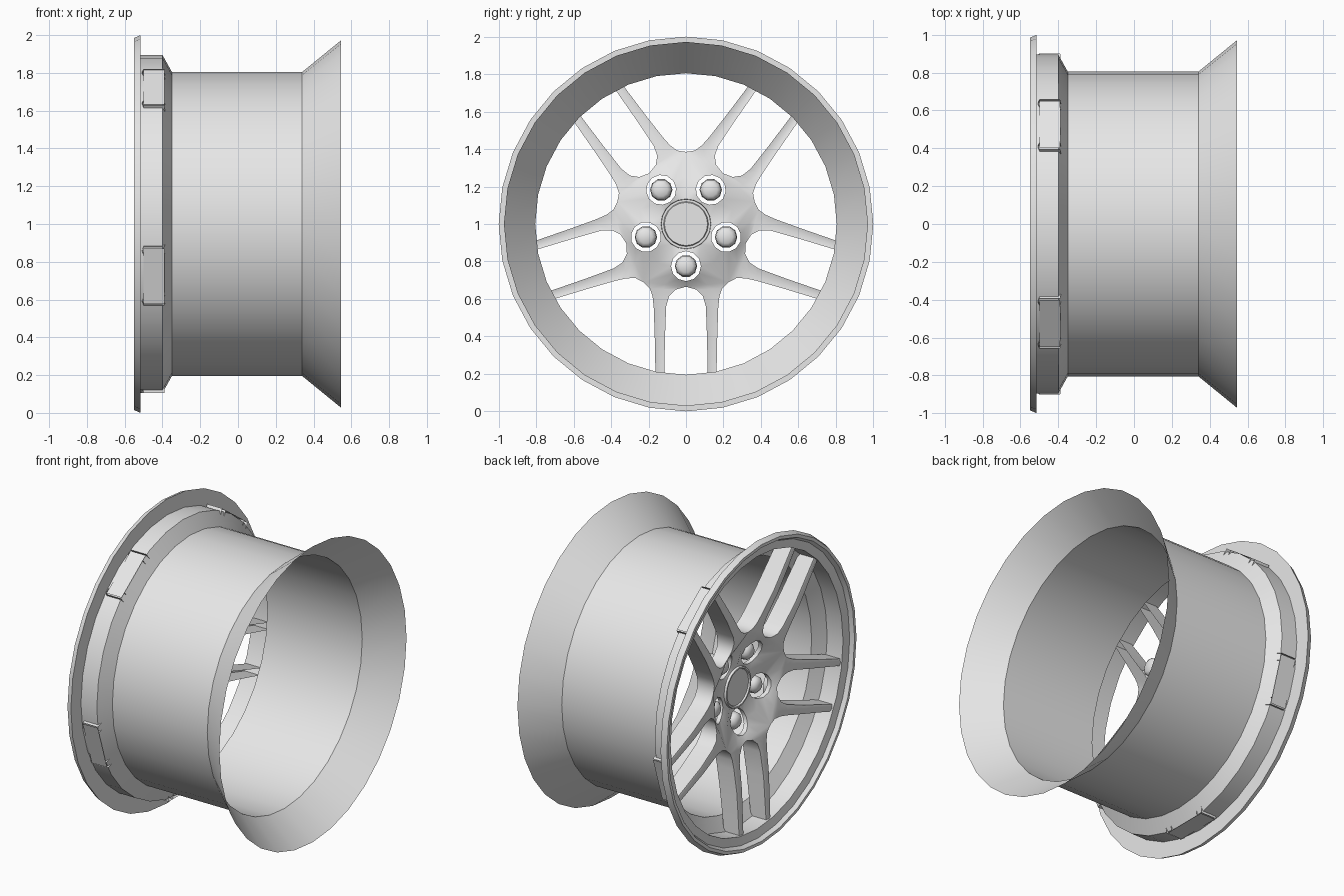
import bpy, bmesh
from math import sin, cos, pi, radians, hypot

cube = bpy.data.objects.get("Cube")
if cube:
    bpy.data.objects.remove(cube, do_unlink=True)

metal = bpy.data.materials.new("light_grey_metal")
metal.use_nodes = True
GREY = (0.8, 0.8, 0.8, 1)
metal.diffuse_color = GREY
metal.node_tree.nodes["Principled BSDF"].inputs["Base Color"].default_value = GREY

SPOKES = 5
STEP = 2 * pi / SPOKES
PAIR_ANGLES = [-pi / 2 + k * STEP for k in range(SPOKES)]


def finish(name, bm, angle=30):
    """Weld, shade and link a mesh part."""
    bmesh.ops.remove_doubles(bm, verts=bm.verts, dist=0.0005)
    bmesh.ops.recalc_face_normals(bm, faces=bm.faces)
    mesh = bpy.data.meshes.new(name)
    bm.to_mesh(mesh)
    bm.free()
    mesh.materials.append(metal)
    obj = bpy.data.objects.new(name, mesh)
    bpy.context.collection.objects.link(obj)
    bpy.ops.object.select_all(action='DESELECT')
    obj.select_set(True)
    bpy.context.view_layer.objects.active = obj
    bpy.ops.object.shade_smooth_by_angle(angle=radians(angle))
    return obj


def lathe(name, profile, sides, y=0, z=1, angle=30):
    """Spin an (x, radius) profile about an axis along x."""
    bm = bmesh.new()
    rings = [[bm.verts.new((x, y + r * cos(2 * pi * i / sides), z + r * sin(2 * pi * i / sides)))
              for i in range(sides)] for x, r in profile]
    for a, b in zip(rings, rings[1:]):
        for i in range(sides):
            j = (i + 1) % sides
            bm.faces.new((a[i], a[j], b[j], b[i]))
    bmesh.ops.dissolve_degenerate(bm, dist=0.0001, edges=bm.edges)
    return finish(name, bm, angle)


def interpolate(table, r):
    for (r0, x0), (r1, x1) in zip(table, table[1:]):
        if r <= r1:
            return x0 + (x1 - x0) * max(0, (r - r0) / (r1 - r0))
    return table[-1][1]


# Rim: barrel with flared inner end, and a rolled outer lip
lathe("barrel", [(-0.515, 0.895), (-0.4, 0.895), (-0.35, 0.805), (0.34, 0.805), (0.545, 0.972)], 32)
lathe("outer_lip", [(-0.515, 0.895), (-0.525, 0.95), (-0.55, 0.965), (-0.55, 0.985),
                    (-0.515, 1.0), (-0.515, 0.895)], 32)

# Dished front surface and rear edge of the spokes, as (radius, x)
FRONT = [(0.13, -0.37), (0.22, -0.385), (0.3, -0.425), (0.38, -0.455), (0.6, -0.485), (0.9, -0.5)]
BACK = [(0.3, -0.34), (0.4, -0.335), (0.6, -0.36), (0.9, -0.39)]

# Half of one spoke pair: u runs outward, t sideways from the pair's centre line
HALF = pi / SPOKES
def at_edge(r):
    return (r * cos(HALF), r * sin(HALF))

window = [(0.335, 0), (0.35, 0.055), (0.385, 0.09), (0.44, 0.106), (0.6, 0.112), (0.75, 0.115), (0.895, 0.118)]
outer = [at_edge(0.385), (0.345, 0.192), (0.39, 0.178), (0.45, 0.172), (0.6, 0.167), (0.75, 0.164), (0.895, 0.162)]
middle = [((a + c) / 2, (b + d) / 2) for (a, b), (c, d) in zip(window, outer)]
CAP_R, HOLE_U, HOLE_R = 0.13, 0.225, 0.08
hole = [(HOLE_U + HOLE_R * cos(pi - i * pi / 6), HOLE_R * sin(i * pi / 6)) for i in range(7)]
hub_edge = [(CAP_R, 0), (CAP_R * cos(HALF / 2), CAP_R * sin(HALF / 2)), at_edge(CAP_R),
            at_edge(0.255), outer[0], middle[0], window[0]]


def front(points, shift=0):
    return [(interpolate(FRONT, hypot(u, t)) + shift, u, t) for u, t in points]


def back(points):
    return [(interpolate(BACK, hypot(u, t)), u, t) for u, t in points]


end_plate = [(0.895, 0), (0.895, 0.155)]
STRIPS = [
    (front(hole, 0.012), front(hub_edge)),           # hub around the bolt hole
    (front(hole, 0.012), front(hole, 0.04)),         # bolt hole sleeve
    (front(window), front(middle, -0.008)),          # spoke face
    (front(middle, -0.008), front(outer)),
    (front(window), back(window)),                   # spoke side walls
    (front(outer), back(outer)),
    (front(end_plate), back(end_plate)),             # plate closing the pair at the rim
]
# the hub shares its outer middle point with the spoke crown
STRIPS[0][1][5] = STRIPS[2][1][0]

bm = bmesh.new()
for angle in PAIR_ANGLES:
    for side in (1, -1):
        def place(p):
            x, u, t = p[0], p[1], p[2] * side
            return bm.verts.new((x, u * cos(angle) - t * sin(angle), 1 + u * sin(angle) + t * cos(angle)))
        for strip_a, strip_b in STRIPS:
            a, b = [place(p) for p in strip_a], [place(p) for p in strip_b]
            for i in range(len(a) - 1):
                bm.faces.new((a[i], a[i + 1], b[i + 1], b[i]))
finish("hub_and_spokes", bm, 40)

# Centre cap with a raised rim
lathe("centre_cap", [(-0.374, 0), (-0.374, 0.115), (-0.384, 0.12), (-0.384, 0.13), (-0.36, 0.134)], 20)

# Wheel nuts standing in the bolt holes
for k, angle in enumerate(PAIR_ANGLES):
    lathe("wheel_nut_%d" % (k + 1),
          [(-0.385, 0), (-0.385, 0.03), (-0.365, 0.052), (-0.3, 0.06), (-0.235, 0.056), (-0.22, 0.035), (-0.22, 0)],
          10, HOLE_U * cos(angle), 1 + HOLE_U * sin(angle), 50)
